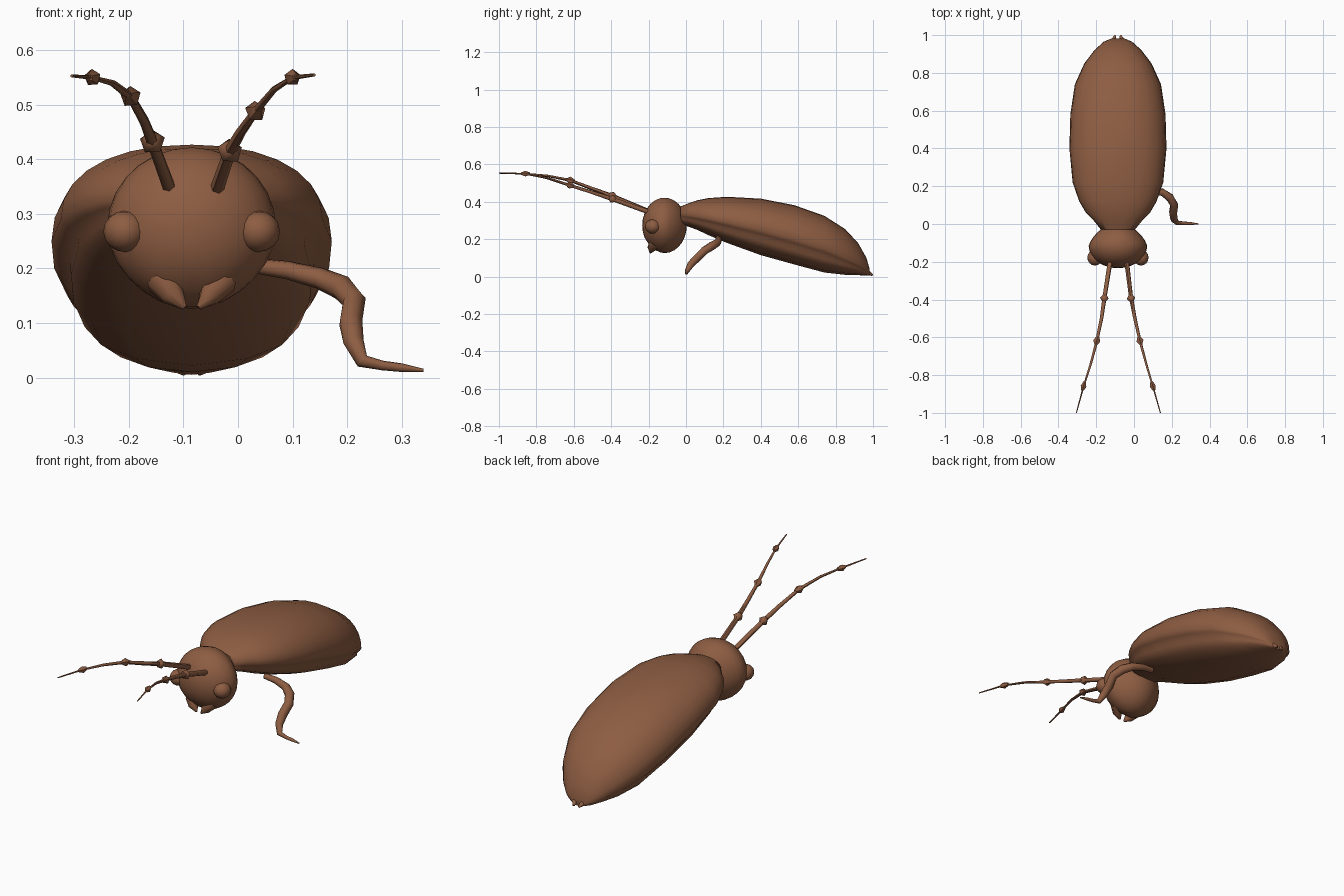
import bpy, bmesh, math
from mathutils import Vector

cube = bpy.data.objects.get("Cube")
if cube:
    bpy.data.objects.remove(cube)

MID = -0.085  # x of the body's centre line

brown = bpy.data.materials.new("chestnut brown")
brown.use_nodes = True
COLOUR = (0.27, 0.11, 0.055, 1)
brown.diffuse_color = COLOUR
brown.node_tree.nodes["Principled BSDF"].inputs["Base Color"].default_value = COLOUR


def finish(name, bm, angle=60):
    bmesh.ops.recalc_face_normals(bm, faces=bm.faces)
    mesh = bpy.data.meshes.new(name)
    bm.to_mesh(mesh)
    bm.free()
    obj = bpy.data.objects.new(name, mesh)
    bpy.context.collection.objects.link(obj)
    mesh.materials.append(brown)
    bpy.ops.object.select_all(action="DESELECT")
    obj.select_set(True)
    bpy.context.view_layer.objects.active = obj
    bpy.ops.object.shade_smooth_by_angle(angle=math.radians(angle))
    return obj


def loft(name, rings, angle=60):
    bm = bmesh.new()
    rows = [[bm.verts.new(p) for p in ring] for ring in rings]
    n = len(rows[0])
    for a, b in zip(rows, rows[1:]):
        for i in range(n):
            j = (i + 1) % n
            bm.faces.new((a[i], a[j], b[j], b[i]))
    bm.faces.new(rows[0])
    bm.faces.new(rows[-1])
    return finish(name, bm, angle)


def tube(name, path, sides=8):
    """Tapered tube through (x, y, z, radius) points."""
    pts = [Vector(p[:3]) for p in path]
    rings = []
    for i, p in enumerate(pts):
        d = (pts[min(i + 1, len(pts) - 1)] - pts[max(i - 1, 0)]).normalized()
        u = d.cross(Vector((0.3, 0.2, 1))).normalized()
        v = d.cross(u)
        turns = [math.tau * k / sides for k in range(sides)]
        rings.append([p + (u * math.cos(t) + v * math.sin(t)) * path[i][3] for t in turns])
    return loft(name, rings)


def ball(name, centre, size, shape=None, seg=24):
    bm = bmesh.new()
    bmesh.ops.create_uvsphere(bm, u_segments=seg, v_segments=seg // 2, radius=1)
    for v in bm.verts:
        if shape:
            shape(v.co)
        v.co = Vector(centre) + v.co * Vector(size)
    return finish(name, bm)


# Abdomen: domed wing cases above, a tucked rim, then a rounded belly
upper = [(math.cos(t) ** 0.9, math.sin(t) ** 0.9)
         for t in [math.pi / 2 * k / 7 for k in range(1, 7)]]
lower = [(1, 0), (0.95, -0.15), (0.87, -0.3), (0.86, -0.45), (0.73, -0.7), (0.45, -0.9)]
half = [(0, 1)] + upper[::-1] + lower + [(0, -1)]
section = half + [(-x, z) for x, z in half[-2:0:-1]]

# y, half width, top, rim height, bottom
stations = [
    (-0.03, 0.09, 0.375, 0.33, 0.28), (0.02, 0.13, 0.395, 0.325, 0.265),
    (0.06, 0.17, 0.408, 0.32, 0.25), (0.12, 0.205, 0.42, 0.31, 0.222),
    (0.22, 0.24, 0.427, 0.29, 0.18), (0.4, 0.257, 0.417, 0.25, 0.115),
    (0.58, 0.252, 0.382, 0.2, 0.065), (0.74, 0.228, 0.325, 0.15, 0.022),
    (0.85, 0.178, 0.255, 0.1, 0.01), (0.92, 0.125, 0.18, 0.065, 0.008),
    (0.965, 0.075, 0.1, 0.035, 0.006), (0.982, 0.035, 0.04, 0.02, 0.005),
]
loft("abdomen", [
    [(MID + w * x, y, rim + z * (top - rim if z > 0 else rim - low)) for x, z in section]
    for y, w, top, rim, low in stations])

# Pointed tail tips
for side in (-1, 1):
    tube("tail_tip", [(MID + side * 0.03, 0.94, 0.04, 0.022),
                      (MID + side * 0.022, 0.975, 0.02, 0.014),
                      (MID + side * 0.014, 0.997, 0.008, 0.005)])


# Head: rounded, narrowing towards the mouth and the neck
def head_shape(co):
    if co.z < 0:
        co.x *= 1 - 0.12 * co.z * co.z
    if co.y > 0:
        co.x *= 1 - 0.22 * co.y
    # central crease at the mouth
    if co.z < -0.6 and co.y < 0:
        co.y += 0.25 * max(0, 0.2 - abs(co.x))


ball("head", (MID, -0.115, 0.274), (0.155, 0.119, 0.148), head_shape, 28)

for side, label in ((-1, "right"), (1, "left")):
    # Eyes
    ball(label + "_eye", (MID + side * 0.122, -0.178, 0.268), (0.04, 0.042, 0.038), seg=16)
    # Jaws
    tube(label + "_jaw", [(MID + side * 0.05, -0.165, 0.18, 0.035),
                          (MID + side * 0.034, -0.185, 0.15, 0.022),
                          (MID + side * 0.013, -0.19, 0.128, 0.005)])

# Antennae: tapered stalks with pointed joints
antennae = {
    "right": [(-0.125, -0.19, 0.345), (-0.157, -0.395, 0.432), (-0.172, -0.5, 0.47),
              (-0.197, -0.62, 0.515), (-0.23, -0.745, 0.54), (-0.267, -0.86, 0.55),
              (-0.305, -1.0, 0.553)],
    "left": [(-0.04, -0.19, 0.342), (-0.015, -0.395, 0.415), (0.005, -0.5, 0.45),
             (0.032, -0.62, 0.488), (0.066, -0.745, 0.528), (0.1, -0.86, 0.55),
             (0.14, -1.0, 0.555)],
}
for label, path in antennae.items():
    tube(label + "_antenna",
         [(*p, 0.013 - 0.0017 * i) for i, p in enumerate(path)], 6)
    for k in (1, 3, 5):
        p = Vector(path[k])
        d = (Vector(path[k + 1]) - p).normalized()
        r = 0.026 - 0.002 * k
        tube(label + "_antenna_joint",
             [(*(p - d * 0.025), 0.008), (*p, r), (*(p + d * 0.022), 0.007)], 5)

# Single bent leg on the left side
tube("left_leg", [
    (0.03, 0.17, 0.205, 0.014), (0.09, 0.175, 0.197, 0.017), (0.15, 0.168, 0.182, 0.02),
    (0.19, 0.14, 0.165, 0.023), (0.213, 0.1, 0.14, 0.022), (0.207, 0.06, 0.1, 0.022),
    (0.212, 0.025, 0.065, 0.019), (0.228, 0.006, 0.03, 0.013), (0.265, 0.004, 0.022, 0.009),
    (0.3, 0.003, 0.018, 0.008), (0.34, 0.0, 0.013, 0.003)], 8)
